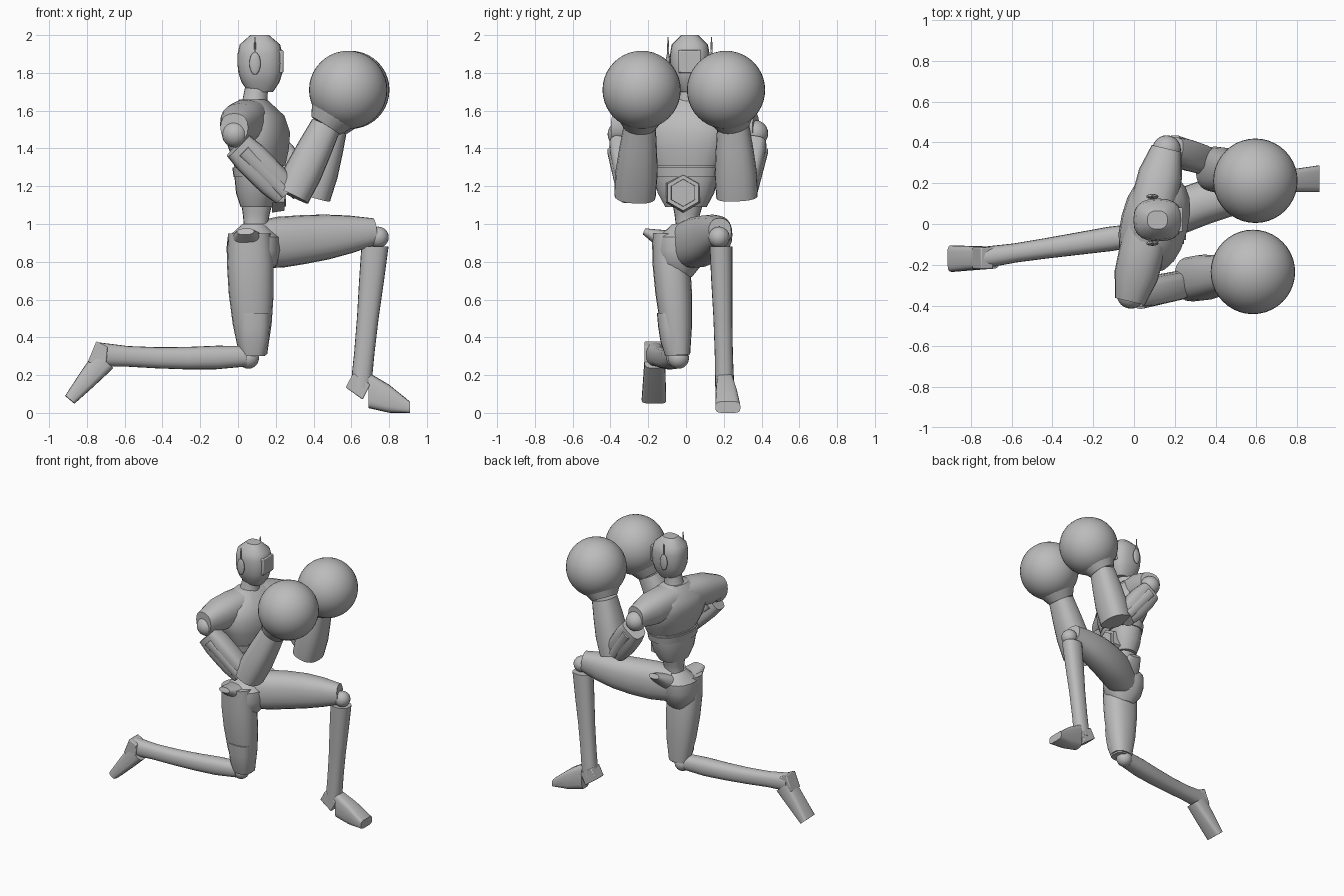
import bpy
import math
from mathutils import Vector

default_cube = bpy.data.objects.get("Cube")
if default_cube:
    bpy.data.objects.remove(default_cube, do_unlink=True)

material = bpy.data.materials.new("plain_grey")
material.use_nodes = True
grey = (0.5, 0.5, 0.5, 1)
material.diffuse_color = grey
material.node_tree.nodes["Principled BSDF"].inputs["Base Color"].default_value = grey

UP = Vector((0, 0, 1))
ACROSS = Vector((0, 1, 0))
FORWARD = Vector((1, 0, 0))
SHOULDER_LINE = Vector((0.25, 1, 0)).normalized()
CHEST_FRONT = SHOULDER_LINE.cross(UP)


def finish(obj):
    """Give the part its material and smooth shading with sharp edges kept."""
    obj.data.materials.clear()
    obj.data.materials.append(material)
    bpy.ops.object.select_all(action="DESELECT")
    obj.select_set(True)
    bpy.context.view_layer.objects.active = obj
    bpy.ops.object.shade_smooth_by_angle(angle=math.radians(40))


def mesh_object(name, verts, faces):
    mesh = bpy.data.meshes.new(name)
    mesh.from_pydata(verts, [], faces)
    mesh.update()
    obj = bpy.data.objects.new(name, mesh)
    bpy.context.collection.objects.link(obj)
    finish(obj)
    return obj


def rounded(value, power):
    """Push a sine or cosine outward so that a circle becomes boxier."""
    return math.copysign(abs(value) ** power, value)


def limb(name, start, end, radii, depth=(1, 1), side=ACROSS, axis=None,
         bow=Vector(), power=0.85, sides=20):
    """Skin evenly spaced rings from start to end.

    radii are half widths along side, depth is the depth-to-width ratio at
    both ends, and bow is how far the middle is pushed off the straight line.
    """
    start, end = Vector(start), Vector(end)
    along = axis or (end - start).normalized()
    u = (side - along * side.dot(along)).normalized()
    v = u.cross(along)
    last = len(radii) - 1
    verts, faces = [], []
    for i, radius in enumerate(radii):
        t = i / last
        centre = start.lerp(end, t) + bow * math.sin(math.pi * t)
        ratio = depth[0] + (depth[1] - depth[0]) * t
        for k in range(sides):
            turn = math.tau * k / sides
            verts.append(centre + u * radius * rounded(math.cos(turn), power)
                         + v * radius * ratio * rounded(math.sin(turn), power))
    for i in range(last):
        for k in range(sides):
            a, b = i * sides + k, i * sides + (k + 1) % sides
            faces.append((a, a + sides, b + sides, b))
    faces.append(tuple(range(sides)))
    faces.append(tuple(reversed(range(last * sides, (last + 1) * sides))))
    mesh_object(name, verts, faces)


def ball(name, centre, radius, scale=(1, 1, 1), segments=24):
    bpy.ops.mesh.primitive_uv_sphere_add(segments=segments, ring_count=segments // 2,
                                         radius=radius, location=centre)
    obj = bpy.context.object
    obj.name, obj.scale = name, scale
    finish(obj)


def prism(name, outline, near, far):
    """Extrude an x-z outline sideways and soften its edges."""
    n = len(outline)
    verts = [(x, y, z) for y in (near, far) for x, z in outline]
    faces = [(k, (k + 1) % n, (k + 1) % n + n, k + n) for k in range(n)]
    faces += [tuple(reversed(range(n))), tuple(range(n, n * 2))]
    bevel = mesh_object(name, verts, faces).modifiers.new("soft_edges", "BEVEL")
    bevel.width, bevel.segments = 0.006, 2


# Head, neck, visor and ear pieces
limb("head", (.12, .02, 1.7), (.115, .02, 2), [.055, .085, .1, .105, .105, .096, .045],
     depth=(1.2, 1.1), axis=UP, power=.8)
limb("neck", (.08, .01, 1.58), (.1, .02, 1.74), [.09, .066, .06], axis=UP, power=1)
prism("visor", [(.2, 1.8), (.24, 1.8), (.24, 1.92), (.2, 1.92)], -.04, .08)
for label, sign in (("left", 1), ("right", -1)):
    ear = Vector((.09, .02 + sign * .115, 1.85))
    ball(label + "_ear_piece", ear, .06, (.5, .2, 1), 16)
    limb(label + "_antenna", ear, ear + UP * .14, [.008, .003], sides=8)

# Torso, turned slightly toward the right
torso = dict(side=SHOULDER_LINE, axis=UP)
limb("chest", (.12, 0, 1.31), (.08, .01, 1.66), [.19, .23, .25, .22, .1], depth=(.64, .68), **torso)
limb("abdomen", (.1, 0, 1.09), (.11, 0, 1.31), [.11, .15, .17, .185], depth=(.75, .66), **torso)
limb("rib_band", (.11, 0, 1.25), (.11, 0, 1.3), [.18, .19], depth=(.7, .7), **torso)
limb("shoulders", (-.02, -.38, 1.51), (.16, .37, 1.51), [.075, .108, .112, .11, .112, .108, .075],
     side=CHEST_FRONT, bow=UP * .04)

# Six-sided buckle with a raised centre
buckle = Vector((.18, -.015, 1.165))
for name, radius, reach in (("buckle_rim", .105, .065), ("buckle_centre", .08, .075)):
    limb(name, buckle, buckle + FORWARD * reach, [radius, radius * .9], side=UP, power=1, sides=6)

# Waist, pelvis and hip caps
limb("waist", (.1, .01, 1.12), (.09, 0, .92), [.085, .068, .056, .07], depth=(1, 1.15), axis=UP)
limb("pelvis", (.085, -.01, 1), (.08, -.03, .72), [.06, .13, .13, .11, .06], depth=(1, 1.2), **torso)
hip_shape = dict(radii=[.085, .07, .045], depth=(.7, .4), side=FORWARD)
limb("right_hip_cap", (.05, -.1, .91), (.04, -.22, .96), **hip_shape)
limb("left_hip_cap", (.12, .07, .93), (.14, .18, 1), **hip_shape)

# Arms and round gloves
arms = {
    "right": dict(start=(0, -.345, 1.415), elbow=(.25, -.295, 1.165), fore=(.285, -.27, 1.15),
                  wrist=(.465, -.245, 1.52), glove=(.583, -.235, 1.71)),
    "left": dict(start=(.175, .365, 1.42), elbow=(.35, .31, 1.18), fore=(.395, .27, 1.145),
                 wrist=(.5, .25, 1.52), glove=(.595, .212, 1.71)),
}
for label, arm in arms.items():
    start, elbow, fore, wrist, glove = map(Vector, arm.values())
    ball(label + "_shoulder_joint", start + Vector((-.015, 0, .06)), .07)
    limb(label + "_upper_arm", start, elbow, [.062, .07, .07, .068, .058], depth=(1.3, 1.3), power=.6)
    limb(label + "_arm_panel", start.lerp(elbow, .1), elbow, [.077, .07], depth=(.5, .5), power=.5)
    limb(label + "_forearm", fore, wrist, [.11, .112, .1, .085], depth=(.87, .95), power=.8)
    limb(label + "_glove_cuff", wrist, wrist.lerp(glove, .6), [.09, .115, .14, .15], power=1)
    ball(label + "_glove", glove, .207, segments=40)

# Right leg, kneeling
limb("right_thigh", (.06, -.09, .95), (.08, -.04, .31), [.09, .1, .097, .085, .062],
     depth=(1.25, 1.2), axis=UP)
limb("right_knee_guard", (.085, -.08, .53), (.08, -.05, .3), [.074, .077, .075, .06],
     depth=(1.15, 1.05), axis=UP, power=.75)
ball("right_knee_joint", (.055, -.04, .29), .056)
limb("right_shin", (.04, -.05, .3), (-.74, -.165, .31), [.055, .06, .055, .05, .047, .053],
     depth=(1, 1.2), bow=UP * -.015)
prism("right_heel", [(-.75, .38), (-.795, .27), (-.7, .23), (-.69, .35)], -.22, -.115)
limb("right_foot", (-.71, -.165, .28), (-.89, -.17, .07), [.055, .06, .065], depth=(1.2, .5), power=.5)

# Left leg, raised with the foot flat
limb("left_thigh", (.1, .01, .89), (.72, .18, .96), [.1, .11, .107, .1, .085, .062],
     depth=(1.25, 1.15), bow=ACROSS * .03)
ball("left_knee_joint", (.742, .175, .93), .056)
limb("left_shin", (.725, .185, .88), (.65, .205, .13), [.06, .056, .05, .048, .05],
     depth=(1.2, 1.1), axis=UP)
prism("left_heel", [(.61, .21), (.57, .135), (.66, .07), (.7, .15)], .157, .253)
limb("left_foot", (.69, .206, .12), (.91, .222, .03), [.045, .058, .066],
     depth=(2.1, .46), axis=FORWARD, power=.5)
